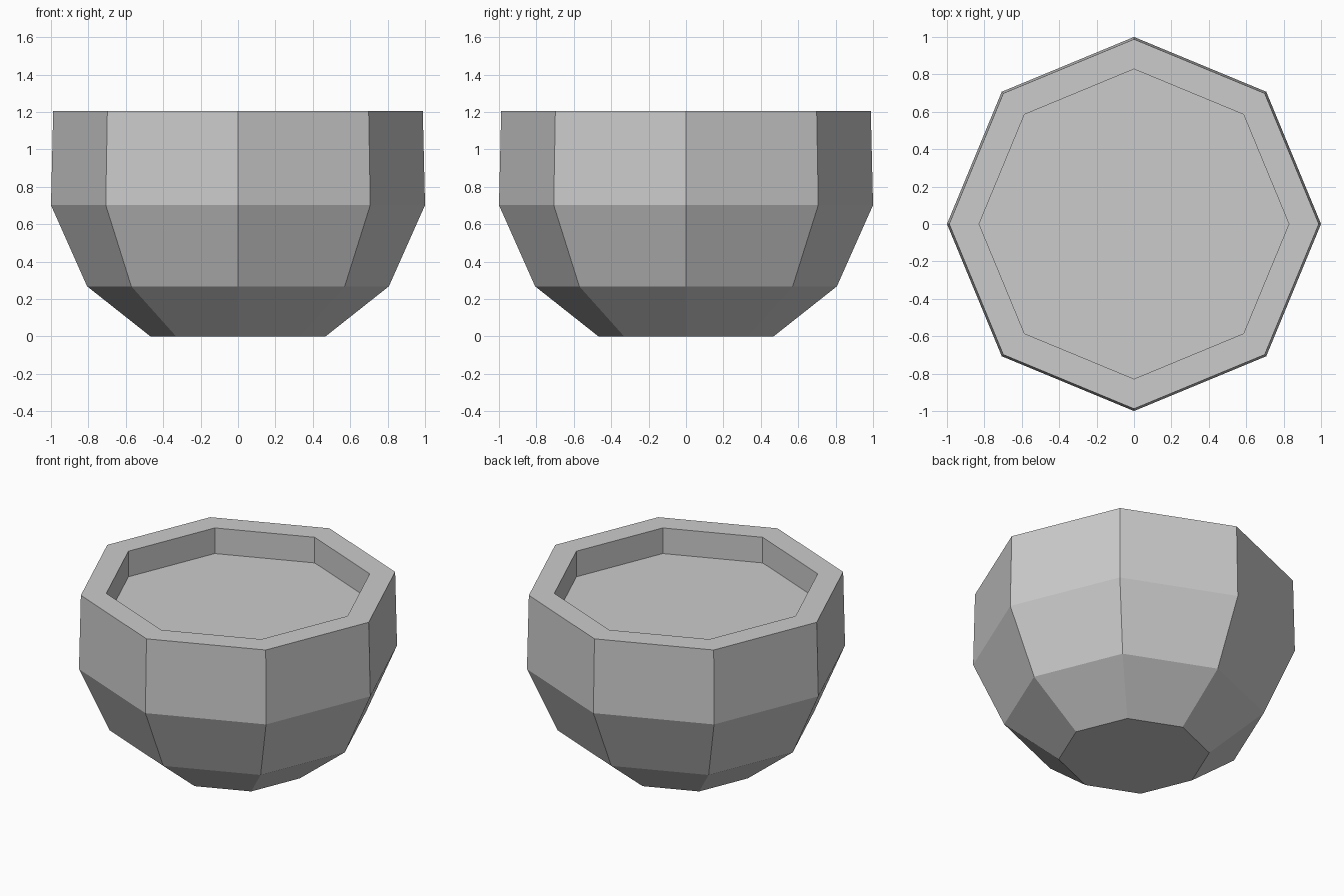
import bpy, bmesh
from math import cos, sin, pi

if "Cube" in bpy.data.objects:
    bpy.data.objects.remove(bpy.data.objects["Cube"])

SIDES = 8


def lathe(name, profile, cap_start=False, cap_end=False):
    """Revolve (radius, z) points into a flat-faced octagonal part."""
    bm = bmesh.new()
    rings = [[bm.verts.new((r * cos(2 * pi * i / SIDES), r * sin(2 * pi * i / SIDES), z))
              for i in range(SIDES)] for r, z in profile]
    for a, b in zip(rings, rings[1:]):
        for i in range(SIDES):
            j = (i + 1) % SIDES
            bm.faces.new((a[i], a[j], b[j], b[i]))
    if cap_start:
        bm.faces.new(rings[0][::-1])
    if cap_end:
        bm.faces.new(rings[-1])
    mesh = bpy.data.meshes.new(name)
    bm.to_mesh(mesh)
    bm.free()
    obj = bpy.data.objects.new(name, mesh)
    bpy.context.collection.objects.link(obj)
    return obj


# Pot shell: base, tapered sides, flat rim and inner wall
lathe("pot", [(0.468, 0), (0.807, 0.268), (1.0, 0.702), (0.988, 1.205),
              (0.828, 1.205), (0.828, 1.03)], cap_start=True)

# Recessed fill surface inside the rim
lathe("soil", [(0.828, 1.03)], cap_end=True)
